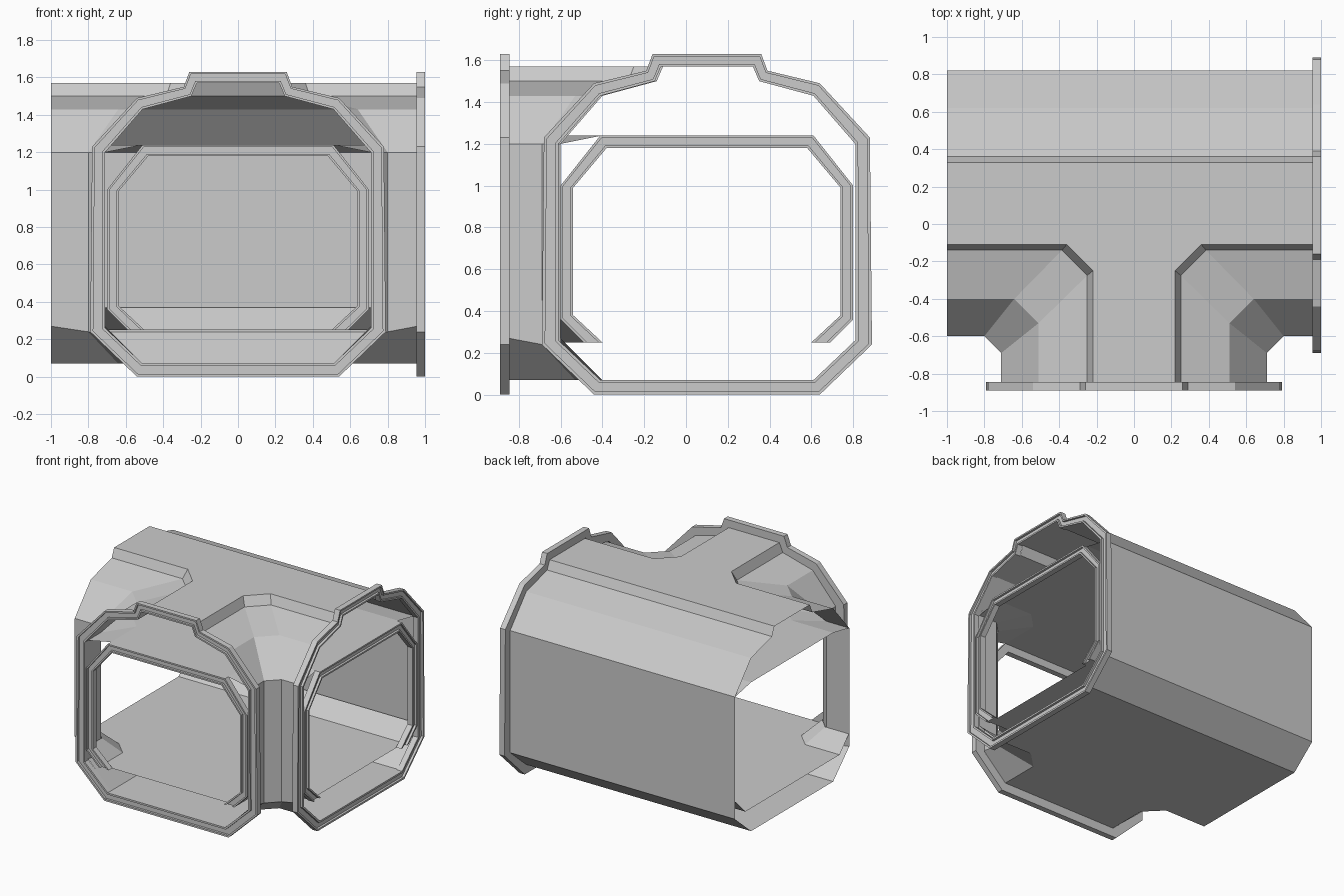
import bpy, bmesh

if "Cube" in bpy.data.objects:
    bpy.data.objects.remove(bpy.data.objects["Cube"])

CY = 0.105  # centre line of the main tunnel


def finish(name, bm):
    bmesh.ops.remove_doubles(bm, verts=bm.verts, dist=0.0005)
    bmesh.ops.recalc_face_normals(bm, faces=bm.faces)
    me = bpy.data.meshes.new(name)
    bm.to_mesh(me)
    bm.free()
    ob = bpy.data.objects.new(name, me)
    bpy.context.collection.objects.link(ob)
    return ob


def loft(bm, rows, closed=False):
    """Skin quads between neighbouring rows of points."""
    vr = [[bm.verts.new(p) for p in r] for r in rows]
    n = len(vr[0])
    for a, b in zip(vr, vr[1:]):
        for i in range(n if closed else n - 1):
            j = (i + 1) % n
            bm.faces.new((a[i], a[j], b[j], b[i]))


# Corner bands per profile level: z, branch x, main-wall y, mitre start x, mitre end y
LEVELS = [(1.57, .22, -.11, .36, -.25), (1.50, .25, -.14, .385, -.275),
          (1.43, .51, -.40, .64, -.53), (1.20, .71, -.60, .80, -.69),
          (0.24, .71, -.60, .80, -.69), (0.07, .51, -.40, .64, -.53)]
CEILING = [(1.20, .71, -.60, .80, -.69), (1.24, .51, -.40, .64, -.53)]
FLOOR = [(.37, .705, -.595, .795, -.685), (.25, .59, -.48, .70, -.59)]


def path(level, s):
    z, bx, my, ax, by = level
    end = 0.96 if s > 0 else -1.0
    ze = 0.27 if z == 0.24 else z
    return [(end, my, ze), (s * ax, my, z), (s * bx, by, z), (s * bx, -.85, ze)]


def junction(name, levels, back, flats):
    """Bands round both front corners, straight bands at the back, flat T slabs."""
    bm = bmesh.new()
    for s in (-1, 1):
        loft(bm, [path(l, s) for l in levels])
    loft(bm, [[(x, y, z) for y, z in back] for x in (-1, .96)])
    for l, y in flats:
        pts = path(l, -1) + path(l, 1)[::-1] + [(.96, y, l[0]), (-1, y, l[0])]
        bm.faces.new([bm.verts.new(p) for p in pts])
    finish(name, bm)


# Outer shell, then the inner ceiling and floor
junction("tunnel_shell", LEVELS,
         [(.33, 1.57), (.36, 1.50), (.62, 1.43), (.82, 1.20), (.82, .24), (.62, .07)],
         [(LEVELS[0], .33), (LEVELS[-1], .62)])
junction("inner_ceiling", CEILING, [(.82, 1.20), (.62, 1.24)], [(CEILING[1], .62)])
junction("inner_floor", FLOOR, [(.81, .37), (.69, .25)], [(FLOOR[1], .69)])


# Placing a profile (u across, z up, d inward from the opening)
def at_front(u, z, d):
    return (u, -.89 + d, z)


def at_right(u, z, d):
    return (1 - d, CY - .005 + u, z)


def mirrored(half):
    return [(u, z) for u, z in half] + [(-u, z) for u, z in half[::-1]]


def mix(a, b, t):
    return [(p[0] + (q[0] - p[0]) * t, p[1] + (q[1] - p[1]) * t) for p, q in zip(a, b)]


def band(name, outer, inner, d0, d1, place, closed):
    """Ring with a shallow groove in its face, closed or with open feet."""
    o, i = mirrored(outer), mirrored(inner)
    g = d0 + 0.018
    section = [(0, d1), (0, d0), (.2, d0), (.2, g), (.8, g), (.8, d0), (1, d0), (1, d1)]
    rows = [[place(u, z, d) for u, z in mix(o, i, t)] for t, d in section]
    bm = bmesh.new()
    loft(bm, rows + rows[:1], closed)
    if not closed:
        for k in (0, -1):
            bm.faces.new([bm.verts.new(r[k]) for r in rows])
    finish(name, bm)


flange_out = [(.26, 1.63), (.29, 1.55), (.54, 1.49), (.78, 1.23), (.79, .24), (.54, 0)]
flange_in = [(.22, 1.57), (.25, 1.50), (.51, 1.43), (.71, 1.20), (.71, .26), (.51, .07)]
frame_out = [(.59, .25), (.70, .36), (.70, 1.0), (.51, 1.24)]
frame_in = [(.50, .25), (.64, .38), (.64, .99), (.48, 1.18)]
for side, place in (("front", at_front), ("right", at_right)):
    # Joining flange around each finished opening
    band(side + "_flange", flange_out, flange_in, 0, .045, place, True)
    # Door frame just inside it
    band(side + "_door_frame", frame_out, frame_in, 0, .045, place, False)
